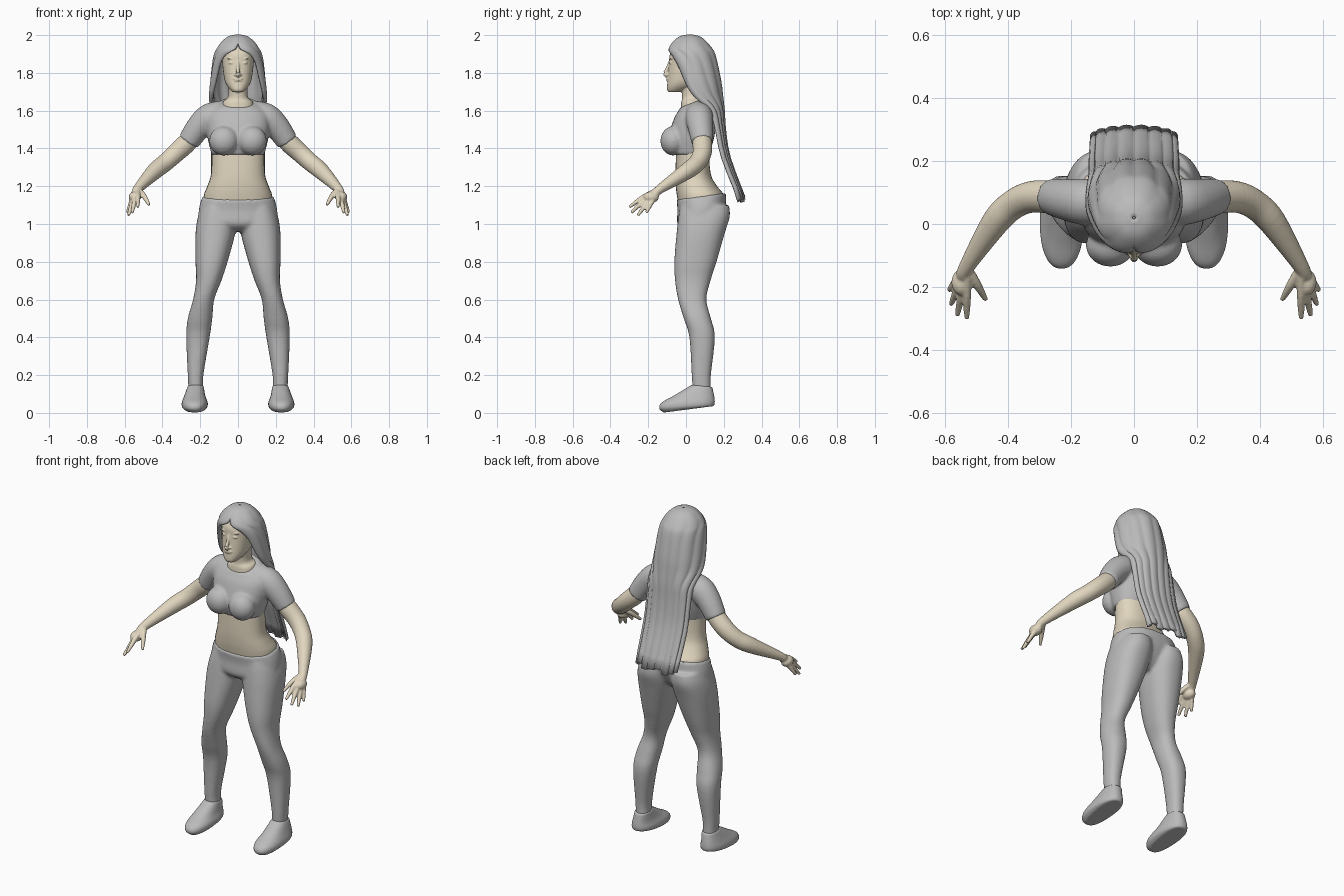
import bpy
import bmesh
import math
from mathutils import Vector, Matrix

cube = bpy.data.objects.get("Cube")
if cube:
    bpy.data.objects.remove(cube, do_unlink=True)


def make_material(name, colour):
    material = bpy.data.materials.new(name)
    material.use_nodes = True
    material.diffuse_color = colour
    shader = material.node_tree.nodes["Principled BSDF"]
    shader.inputs["Base Color"].default_value = colour
    return material


grey = make_material("soft grey", (.5, .5, .5, 1))
skin = make_material("pale skin", (.75, .67, .52, 1))


def refine(rows, steps=4):
    """Pass a smooth spline through rows of numbers."""
    rows = [Vector(row) for row in rows]
    fine = []
    for i in range(len(rows) - 1):
        start, end = rows[i], rows[i + 1]
        leave = (end - rows[max(i - 1, 0)]) / 2
        arrive = (rows[min(i + 2, len(rows) - 1)] - start) / 2
        for step in range(steps):
            t = step / steps
            ease = t * t * (3 - 2 * t)
            fine.append(start.lerp(end, ease) + leave * t * (1 - t) ** 2
                        - arrive * t * t * (1 - t))
    return fine + [rows[-1]]


def bridge(bm, rings):
    """Join equal rings of points into a closed tube."""
    loops = [[bm.verts.new(point) for point in ring] for ring in rings]
    for low, high in zip(loops, loops[1:]):
        for i in range(len(low)):
            bm.faces.new((low[i - 1], low[i], high[i], high[i - 1]))
    bm.faces.new(loops[0])
    bm.faces.new(loops[-1])


def squarish(value):
    return math.copysign(abs(value) ** .87, value)


def stack(bm, rows, side=1, bottom_tilt=0, top_tilt=0, count=32):
    """Level cross-sections: z, x from, x to, y front, y back."""
    rows = refine(rows)
    rings = []
    for k, (z, inner, outer, front, back) in enumerate(rows):
        f = k / (len(rows) - 1)
        tilt = top_tilt * f ** 3 + bottom_tilt * (1 - f) ** 3
        ring = []
        for i in range(count):
            angle = math.tau * i / count
            x = (inner + outer + (outer - inner) * squarish(math.cos(angle))) / 2
            y = (back - front) / 2 * squarish(math.sin(angle))
            ring.append((side * x, (front + back) / 2 + y, z + tilt * y))
        rings.append(ring)
    bridge(bm, rings)


def trunk(bm, rows, **options):
    """Centred cross-sections: z, half width, y front, y back."""
    stack(bm, [(z, -half, half, front, back) for z, half, front, back in rows], **options)


def tube(bm, path, side=1, count=20):
    """Round limb through x, y, z, radius."""
    path = refine(path)
    points = [Vector((side * x, y, z)) for x, y, z, radius in path]
    rings = []
    for i, point in enumerate(points):
        ahead = points[min(i + 1, len(points) - 1)] - points[max(i - 1, 0)]
        turn = ahead.to_track_quat("Z", "Y")
        spokes = [math.tau * k / count for k in range(count)]
        rings.append([point + turn @ Vector((math.cos(a), math.sin(a), 0)) * path[i][3]
                      for a in spokes])
    bridge(bm, rings)


def ball(bm, centre, size):
    place = Matrix.Translation(centre) @ Matrix.Diagonal((*size, 1))
    bmesh.ops.create_uvsphere(bm, u_segments=20, v_segments=12, radius=1, matrix=place)


def finish(name, bm, material, voxel=0, smoothing=4):
    """Make the object; a voxel size blends overlapping pieces into one skin."""
    bmesh.ops.recalc_face_normals(bm, faces=bm.faces)
    mesh = bpy.data.meshes.new(name)
    bm.to_mesh(mesh)
    bm.free()
    mesh.materials.append(material)
    for face in mesh.polygons:
        face.use_smooth = True
    obj = bpy.data.objects.new(name, mesh)
    bpy.context.collection.objects.link(obj)
    if voxel:
        blend = obj.modifiers.new("blend", "REMESH")
        blend.mode = "VOXEL"
        blend.voxel_size = voxel
        blend.use_smooth_shade = True
        soften = obj.modifiers.new("soften", "SMOOTH")
        soften.factor = .5
        soften.iterations = smoothing
    return obj


sides = ((1, "left"), (-1, "right"))

# Trousers: pelvis and two legs blended together
bm = bmesh.new()
trunk(bm, [(.96, .1, 0, .13), (1, .2, -.045, .17), (1.08, .207, -.045, .21),
           (1.147, .188, -.052, .212)], top_tilt=.13)
leg = [(.12, .183, .262, .035, .132), (.2, .183, .266, .03, .132),
       (.4, .15, .274, .018, .153), (.5, .136, .266, -.012, .132),
       (.6, .126, .238, -.042, .108), (.7, .088, .222, -.058, .13),
       (.8, .055, .225, -.062, .162), (.95, .015, .225, -.05, .205),
       (1.04, .01, .212, -.04, .232), (1.1, .02, .19, -.03, .228)]
for side, word in sides:
    stack(bm, leg, side)
finish("trousers", bm, grey, .009, 6)

# Shoes with a raised heel
for side, word in sides:
    bm = bmesh.new()
    stack(bm, [(.018, .178, .28, -.12, .135), (.03, .163, .296, -.142, .148),
               (.055, .16, .298, -.13, .153), (.09, .173, .285, -.06, .15),
               (.143, .182, .266, .03, .14)], side, bottom_tilt=.13, top_tilt=-.1)
    finish(word + "_shoe", bm, grey, .006, 3)

# Bare midriff
bm = bmesh.new()
trunk(bm, [(1.08, .18, -.035, .18), (1.15, .181, -.048, .2), (1.2, .163, -.054, .165),
           (1.27, .142, -.056, .13), (1.43, .14, -.05, .12)])
finish("midriff", bm, skin)

# Cropped top: chest, bust and short sleeves
bm = bmesh.new()
trunk(bm, [(1.368, .14, -.075, .122), (1.46, .162, -.09, .15), (1.56, .17, -.065, .16),
           (1.615, .14, -.04, .14), (1.645, .09, -.03, .115)], top_tilt=.4)
for side, word in sides:
    ball(bm, (side * .075, -.068, 1.44), (.078, .068, .078))
    tube(bm, [(.07, .07, 1.59, .065), (.15, .07, 1.565, .074),
              (.21, .077, 1.51, .067), (.262, .087, 1.435, .058)], side)
finish("cropped_top", bm, grey, .008, 6)

# Arms, each with a palm and five spread fingers
wrist = Vector((.53, -.135, 1.187))
fingertips = [(.47, -.24, 1.1), (.53, -.3, 1.09), (.56, -.29, 1.06),
              (.58, -.255, 1.045), (.586, -.21, 1.06)]
for side, word in sides:
    bm = bmesh.new()
    tube(bm, [(.22, .08, 1.49, .045), (.27, .086, 1.43, .052), (.33, .085, 1.375, .05),
              (.385, .06, 1.325, .047), (.44, .005, 1.28, .044), (*wrist, .025),
              (.542, -.165, 1.16, .022)], side)
    ball(bm, (side * .547, -.185, 1.142), (.032, .042, .03))
    for tip in map(Vector, fingertips):
        knuckle = wrist.lerp(tip, .55) + Vector((0, 0, .008))
        tube(bm, [(*wrist, .014), (*knuckle, .014), (*tip, .008)], side)
    finish(word + "_arm", bm, skin, .005, 3)

# Head and neck with modelled nose, lips, brows and eyes
bm = bmesh.new()
trunk(bm, [(1.6, .085, -.03, .09), (1.648, .078, -.026, .1), (1.675, .052, -.02, .095),
           (1.76, .05, -.03, .09)], bottom_tilt=.5)
trunk(bm, [(1.698, .026, -.092, -.03), (1.71, .04, -.1, 0), (1.735, .06, -.1, .05),
           (1.77, .073, -.097, .085), (1.85, .083, -.09, .11), (1.9, .084, -.085, .11),
           (1.94, .07, -.06, .09), (1.965, .04, -.02, .06)])
tube(bm, [(0, -.084, 1.862, .008), (0, -.1, 1.82, .009), (0, -.111, 1.796, .012),
          (0, -.098, 1.785, .012)])
for height, width in ((1.769, .027), (1.76, .022)):
    ball(bm, (0, -.096, height), (width, .009, .005))
for side, word in sides:
    ball(bm, (side * .013, -.094, 1.79), (.009, .01, .007))
    ball(bm, (side * .034, -.077, 1.853), (.016, .012, .008))
    ball(bm, (side * .036, -.076, 1.876), (.022, .01, .005))
finish("head", bm, skin, .004, 3)

# Long hair: a sheet open at the face, narrowing to a hanging back panel
# z, half width, y centre, back depth, front depth, half sweep in degrees
hair = refine([(1.995, .004, .02, .004, .004, 180), (1.985, .048, .02, .05, .05, 180),
               (1.955, .083, .02, .085, .085, 180), (1.925, .102, .02, .11, .104, 172),
               (1.9, .112, .025, .118, .112, 148), (1.85, .122, .03, .125, .11, 130),
               (1.75, .134, .045, .13, .09, 118), (1.68, .138, .065, .118, .07, 105),
               (1.6, .135, .125, .066, .03, 85), (1.5, .132, .155, .042, .03, 85),
               (1.35, .132, .19, .032, .03, 85), (1.14, .127, .275, .025, .03, 85)], 3)
columns = 48
bm = bmesh.new()
sheet = []
for k, (z, half, middle, back, front, sweep) in enumerate(hair):
    line = []
    for i in range(columns + 1):
        angle = math.radians(min(sweep, 180)) * (2 * i / columns - 1)
        lock = .007 * abs(math.sin(i * math.pi / 6)) * min(1, k / 15)
        depth = back if math.cos(angle) > 0 else front
        drop = .012 * (i // 6 % 3) if k == len(hair) - 1 else 0
        line.append(bm.verts.new(((half + lock) * math.sin(angle),
                                  middle + (depth + lock) * math.cos(angle), z - drop)))
    sheet.append(line)
for upper, lower in zip(sheet, sheet[1:]):
    for i in range(columns):
        bm.faces.new((upper[i], upper[i + 1], lower[i + 1], lower[i]))
bmesh.ops.remove_doubles(bm, verts=bm.verts, dist=.0003)
thickness = finish("long_hair", bm, grey).modifiers.new("thickness", "SOLIDIFY")
thickness.thickness = .018
thickness.offset = 0
